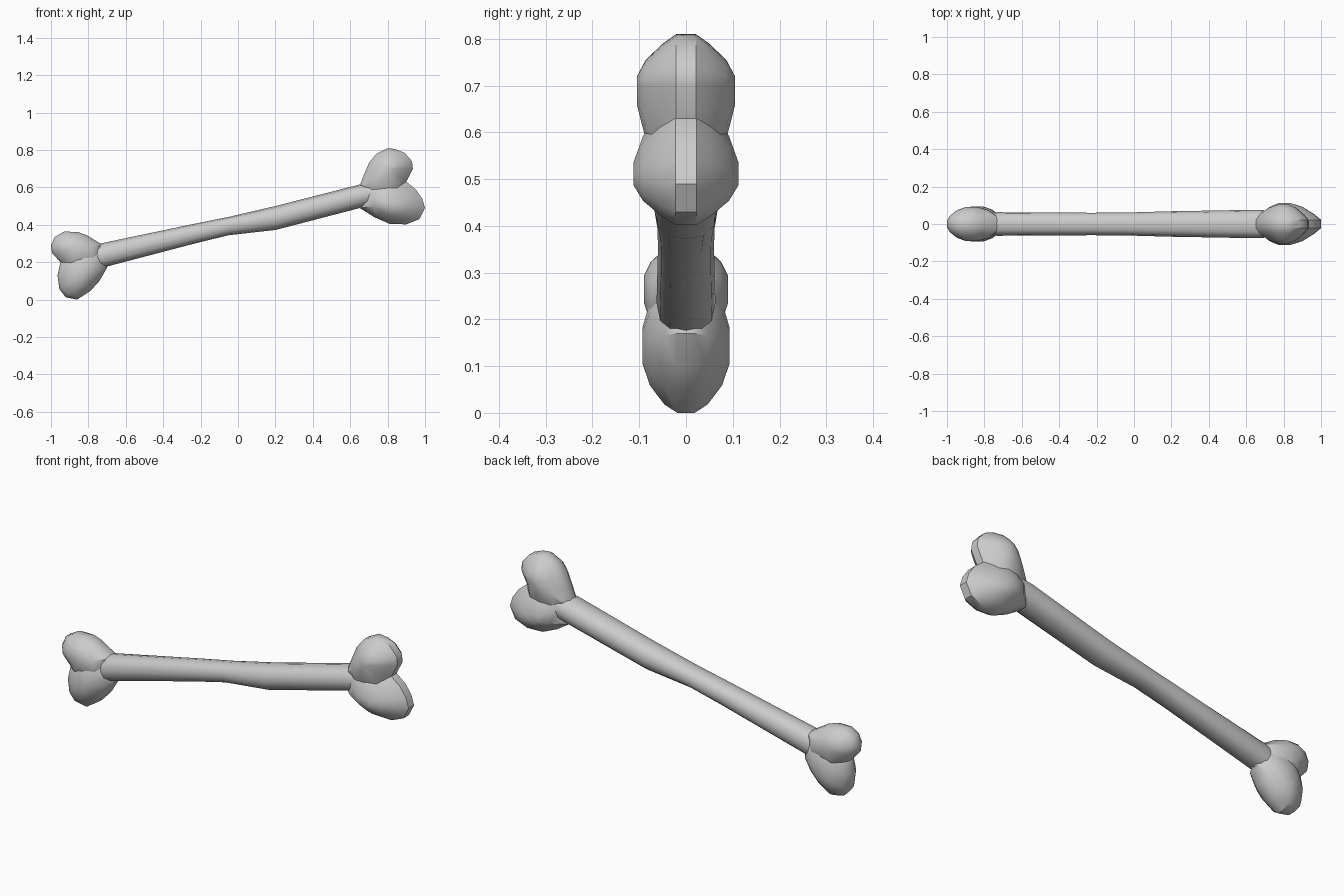
import bpy, bmesh, math

if "Cube" in bpy.data.objects:
    bpy.data.objects.remove(bpy.data.objects["Cube"])


def loft(name, rings, angle):
    """Skin a list of equal-length vertex rings and cap both ends."""
    bm = bmesh.new()
    vr = [[bm.verts.new(p) for p in ring] for ring in rings]
    n = len(vr[0])
    for a, b in zip(vr, vr[1:]):
        for i in range(n):
            j = (i + 1) % n
            bm.faces.new((a[i], a[j], b[j], b[i]))
    bm.faces.new(vr[0])
    bm.faces.new(vr[-1])
    bmesh.ops.recalc_face_normals(bm, faces=bm.faces)
    me = bpy.data.meshes.new(name)
    bm.to_mesh(me)
    bm.free()
    ob = bpy.data.objects.new(name, me)
    bpy.context.collection.objects.link(ob)
    bpy.ops.object.select_all(action='DESELECT')
    ob.select_set(True)
    bpy.context.view_layer.objects.active = ob
    bpy.ops.object.shade_smooth_by_angle(angle=math.radians(angle))


def knob(name, outline, centre, width, profile):
    """Pillow-shaped knob: the xz outline shrinks to its centre as y grows."""
    cx, cz = centre
    steps = [(s, -h * width) for s, h in reversed(profile)]
    steps += [(s, h * width) for s, h in profile]
    rings = [[(cx + (x - cx) * s, y, cz + (z - cz) * s) for x, z in outline]
             for s, y in steps]
    loft(name, rings, 35)


# Shaft: x, centre z, half height, half depth
sections = [(-0.80, 0.215, 0.055, 0.055), (-0.73, 0.235, 0.066, 0.063),
            (-0.23, 0.353, 0.053, 0.060), (-0.05, 0.393, 0.049, 0.061),
            (0.20, 0.436, 0.064, 0.068), (0.65, 0.552, 0.063, 0.076),
            (0.76, 0.575, 0.055, 0.070)]


def section(x, z, hz, hy, n=12):
    """Slightly squared oval."""
    def sq(v):
        return math.copysign(abs(v) ** 0.85, v)
    return [(x, hy * sq(math.cos(t)), z + hz * sq(math.sin(t)))
            for t in (2 * math.pi * i / n for i in range(n))]


loft("shaft", [section(*s) for s in sections], 50)

# Knob depth profiles: outline scale, fraction of half depth
sharp = [(1, 0.2), (0.82, 0.47), (0.5, 0.82), (0.18, 1)]
rounded = [(1, 0.2), (0.87, 0.5), (0.58, 0.83), (0.25, 1)]

# Large end
knob("large_upper_knob",
     [(0.64, 0.58), (0.67, 0.66), (0.70, 0.73), (0.74, 0.78), (0.80, 0.81),
      (0.84, 0.805), (0.89, 0.785), (0.93, 0.74), (0.935, 0.70),
      (0.90, 0.63), (0.88, 0.53), (0.78, 0.47), (0.69, 0.50)],
     (0.80, 0.70), 0.105, sharp)
knob("large_lower_knob",
     [(0.65, 0.49), (0.73, 0.44), (0.81, 0.405), (0.90, 0.402), (0.97, 0.43),
      (1.0, 0.49), (0.985, 0.54), (0.95, 0.59), (0.90, 0.63), (0.81, 0.68),
      (0.72, 0.66), (0.65, 0.60)],
     (0.80, 0.505), 0.112, sharp)

# Small end
knob("small_upper_knob",
     [(-0.72, 0.29), (-0.81, 0.345), (-0.86, 0.362), (-0.93, 0.363),
      (-0.98, 0.335), (-1.0, 0.29), (-0.995, 0.25), (-0.95, 0.20),
      (-0.90, 0.13), (-0.80, 0.13), (-0.71, 0.19)],
     (-0.87, 0.27), 0.090, rounded)
knob("small_lower_knob",
     [(-0.70, 0.17), (-0.74, 0.10), (-0.79, 0.045), (-0.86, 0.0),
      (-0.92, 0.012), (-0.955, 0.055), (-0.965, 0.13), (-0.95, 0.20),
      (-0.89, 0.29), (-0.81, 0.31), (-0.72, 0.27)],
     (-0.84, 0.14), 0.093, rounded)
